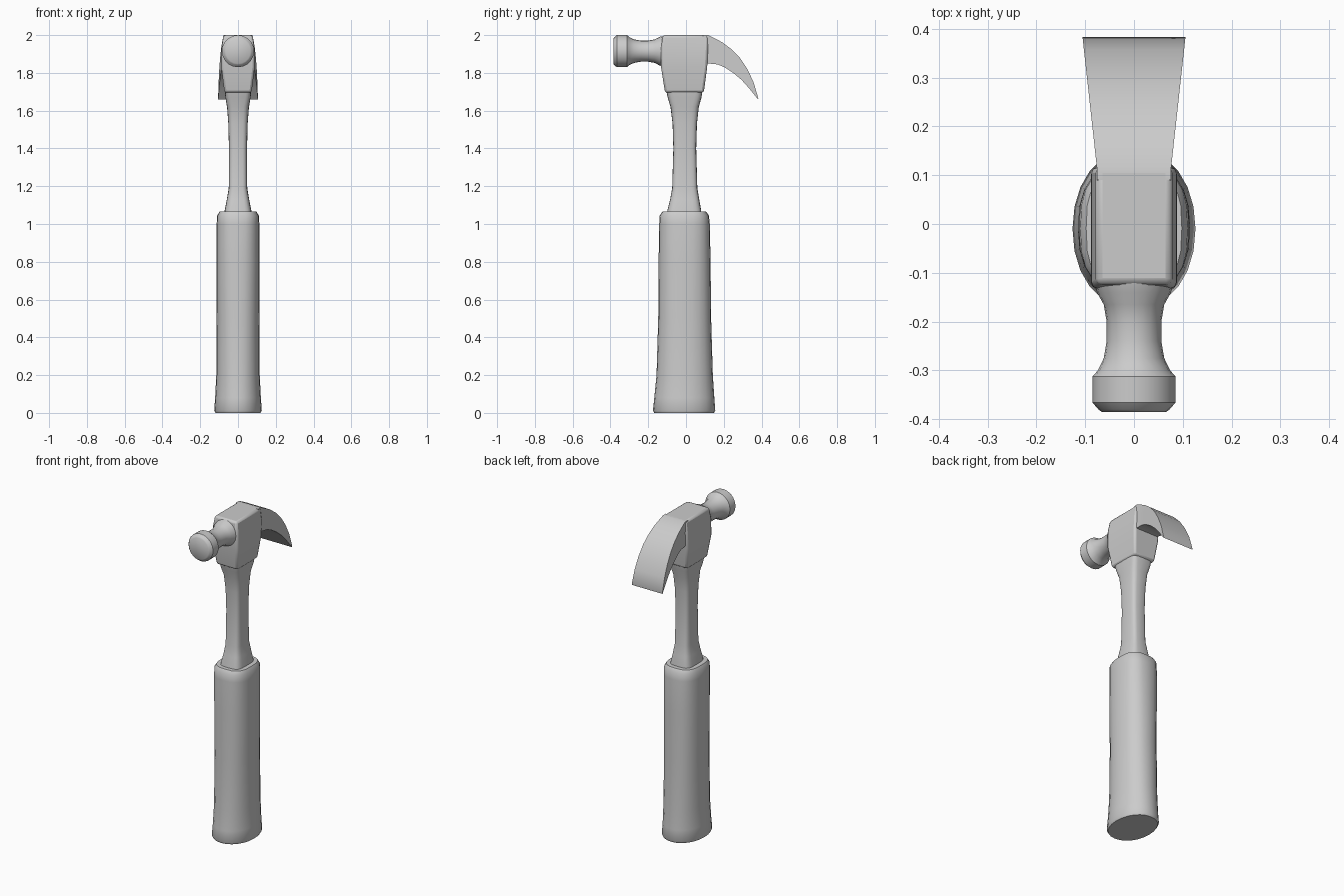
import bpy, bmesh
from math import sin, cos, pi, radians

cube = bpy.data.objects.get("Cube")
if cube:
    bpy.data.objects.remove(cube, do_unlink=True)

steel = bpy.data.materials.new("plain grey")
GREY = (0.6, 0.6, 0.6, 1)
steel.diffuse_color = GREY
steel.use_nodes = True
steel.node_tree.nodes["Principled BSDF"].inputs["Base Color"].default_value = GREY


def loft(name, rings, angle=35, bevel=0):
    """Skin a closed surface over a list of point rings."""
    bm = bmesh.new()
    loops = [[bm.verts.new(p) for p in ring] for ring in rings]
    n = len(loops[0])
    for a, b in zip(loops, loops[1:]):
        for i in range(n):
            j = (i + 1) % n
            bm.faces.new((a[i], a[j], b[j], b[i]))
    bm.faces.new(loops[0][::-1])
    bm.faces.new(loops[-1])
    bmesh.ops.recalc_face_normals(bm, faces=bm.faces)
    mesh = bpy.data.meshes.new(name)
    bm.to_mesh(mesh)
    bm.free()
    mesh.materials.append(steel)
    ob = bpy.data.objects.new(name, mesh)
    bpy.context.collection.objects.link(ob)
    if bevel:
        mod = ob.modifiers.new("Rounded edges", 'BEVEL')
        mod.width, mod.segments = bevel, 2
        mod.limit_method = 'ANGLE'
        mod.angle_limit = radians(40)
    bpy.ops.object.select_all(action='DESELECT')
    ob.select_set(True)
    bpy.context.view_layer.objects.active = ob
    bpy.ops.object.shade_smooth_by_angle(angle=radians(angle))
    return ob


def section(z, half, front, back, power=2, n=24):
    """Horizontal ring: an ellipse at power 2, squarer as power grows."""
    def soft(v):
        return (1 if v > 0 else -1) * abs(v) ** (2 / power)
    mid, depth = (front + back) / 2, (back - front) / 2
    return [(half * soft(cos(2 * pi * i / n)),
             mid + depth * soft(sin(2 * pi * i / n)), z) for i in range(n)]


def rectangle(z, half, front, back):
    return [(-half, front, z), (half, front, z), (half, back, z), (-half, back, z)]


# Rubber grip, flared at the butt
grip = [(0, .120, -.168, .148, 2.1), (.012, .126, -.175, .155, 2.1),
        (.08, .121, -.168, .150, 2.1), (.2, .115, -.156, .142, 2.2),
        (.5, .113, -.147, .133, 2.3), (.8, .115, -.145, .130, 2.4),
        (1.0, .113, -.142, .126, 2.6), (1.045, .110, -.139, .121, 2.8),
        (1.065, .098, -.125, .107, 3)]
loft("grip", [section(*r) for r in grip], 50)

# Waisted shaft between grip and head
shaft = [(1.04, .073, -.103, .083, 4), (1.075, .070, -.098, .080, 4),
         (1.13, .059, -.084, .070, 4), (1.19, .049, -.073, .060, 4),
         (1.4, .048, -.067, .054, 4), (1.53, .051, -.071, .058, 4),
         (1.62, .058, -.082, .068, 4), (1.67, .067, -.097, .082, 5),
         (1.71, .070, -.105, .088, 6)]
loft("shaft", [section(*r) for r in shaft], 50)

# Head block around the eye
block = [(1.695, .072, -.111, .094), (1.83, .088, -.132, .112),
         (1.93, .087, -.132, .117), (2.0, .077, -.123, .117)]
loft("head_block", [rectangle(*r) for r in block], 30, bevel=.012)

# Striking face and its narrow neck, turned about the y axis
AXIS_Z = 1.915
poll = [(-.385, .066), (-.380, .073), (-.366, .085), (-.312, .085), (-.300, .074),
        (-.275, .062), (-.24, .056), (-.2, .056), (-.165, .062),
        (-.14, .076), (-.11, .082)]
loft("striking_face", [[(r * cos(2 * pi * i / 20), y, AXIS_Z + r * sin(2 * pi * i / 20))
                        for i in range(20)] for y, r in poll], 40)

# Curved claw, widening towards its sharp edge: upper and lower (y, z) per station
claw = [((.09, 2.0), (.08, 1.85)), ((.118, 2.0), (.115, 1.85)),
        ((.19, 1.963), (.167, 1.845)), ((.24, 1.926), (.205, 1.829)),
        ((.285, 1.88), (.25, 1.80)), ((.325, 1.82), (.294, 1.763)),
        ((.358, 1.75), (.338, 1.714)), ((.383, 1.665), (.381, 1.66))]


def claw_ring(top, low):
    w_top, w_low = (.076 + max(0, y - .115) * .11 for y, z in (top, low))
    return [(-w_top, *top), (w_top, *top), (w_low, *low), (-w_low, *low)]


loft("claw", [claw_ring(*s) for s in claw], 40)
